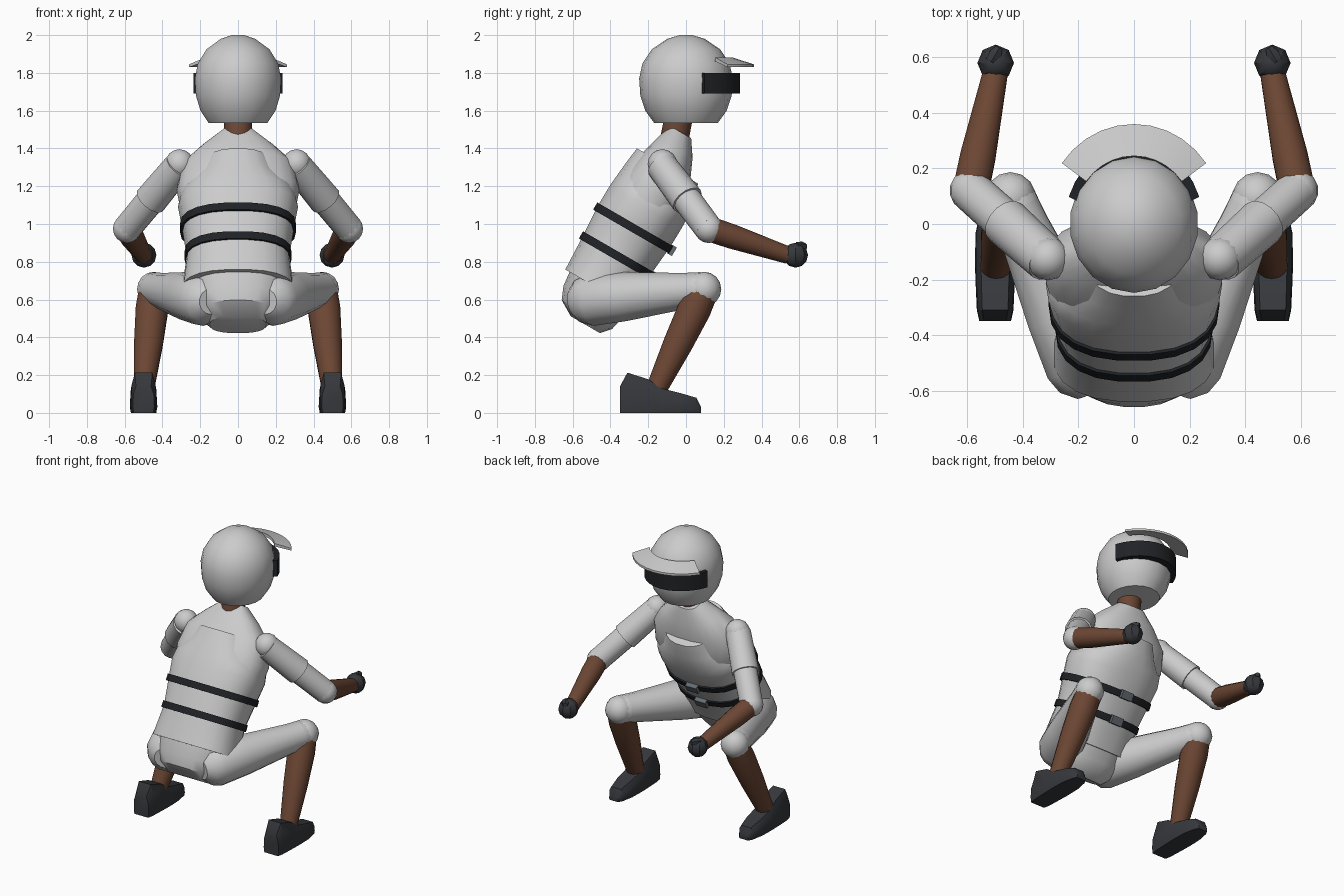
import bpy, bmesh
from math import cos, sin, radians, pi, copysign
from mathutils import Vector as V, Matrix

if "Cube" in bpy.data.objects:
    bpy.data.objects.remove(bpy.data.objects["Cube"])


def paint(name, rgb):
    m = bpy.data.materials.new(name)
    m.diffuse_color = (*rgb, 1)
    m.use_nodes = True
    m.node_tree.nodes["Principled BSDF"].inputs["Base Color"].default_value = m.diffuse_color
    return m


SKIN = paint("brown", (0.15, 0.062, 0.034))
DARK = paint("dark_grey", (0.036, 0.039, 0.045))
BLACK = paint("black", (0.014, 0.016, 0.019))
STEEL = paint("steel", (0.13, 0.15, 0.17))


def finish(name, bm, mat=None, mirror=False, angle=32):
    bmesh.ops.recalc_face_normals(bm, faces=bm.faces)
    me = bpy.data.meshes.new(name)
    bm.to_mesh(me)
    bm.free()
    ob = bpy.data.objects.new(name, me)
    bpy.context.collection.objects.link(ob)
    if mat:
        me.materials.append(mat)
    bpy.ops.object.select_all(action='DESELECT')
    ob.select_set(True)
    bpy.context.view_layer.objects.active = ob
    bpy.ops.object.shade_smooth_by_angle(angle=radians(angle))
    if mirror:
        ob.modifiers.new("Mirror", 'MIRROR')
    return ob


def loft(name, rings, mat=None, mirror=False, angle=32):
    """Skin a list of point rings and cap both ends."""
    bm = bmesh.new()
    vs = [[bm.verts.new(p) for p in r] for r in rings]
    n = len(vs[0])
    for a, b in zip(vs, vs[1:]):
        for i in range(n):
            j = (i + 1) % n
            bm.faces.new((a[i], a[j], b[j], b[i]))
    bm.faces.new(vs[0])
    bm.faces.new(vs[-1])
    return finish(name, bm, mat, mirror, angle)


def limb(name, p0, p1, rings, mat=None, n=14, mirror=True):
    """Round tube from p0 to p1; rings are (fraction along, radius)."""
    p0, p1 = V(p0), V(p1)
    d = (p1 - p0).normalized()
    a = d.cross(V((1, 0, 0))).normalized()
    b = d.cross(a)
    pts = [[p0.lerp(p1, t) + r * (cos(k * 2 * pi / n) * a + sin(k * 2 * pi / n) * b)
            for k in range(n)] for t, r in rings]
    return loft(name, pts, mat, mirror)


def ball(name, c, size, mat=None, seg=14, rows=8, mirror=True):
    bm = bmesh.new()
    bmesh.ops.create_uvsphere(bm, u_segments=seg, v_segments=rows, radius=1,
                              matrix=Matrix.Translation(c) @ Matrix.Diagonal((*size, 1)))
    return finish(name, bm, mat, mirror)


# Leaning torso frame: UP runs along the spine, FWD towards the chest
HIP = V((0, -0.45, 0.65))
UP = V((0, 0.5, 0.866))
FWD = V((0, 0.866, -0.5))


def torso_ring(u, rx, back, front, p=2.4, n=22):
    pts, mid, half = [], (back + front) / 2, (front - back) / 2
    for k in range(n):
        c, s = cos(2 * pi * k / n), sin(2 * pi * k / n)
        x = rx * copysign(abs(c) ** (2 / p), c)
        v = mid + half * copysign(abs(s) ** (2 / p), s)
        pts.append(HIP + u * UP + v * FWD + V((x, 0, 0)))
    return pts


def torso(name, rows, mat=None):
    return loft(name, [torso_ring(*r) for r in rows], mat)


# Body, vest and pelvis
torso("shirt", [(0.05, .25, -.19, .16), (0.4, .29, -.21, .18), (0.6, .325, -.20, .165),
                (0.74, .30, -.175, .12), (0.85, .19, -.145, .07), (0.935, .085, -.118, .012)])
torso("vest", [(0, .295, -.22, .185), (0.2, .272, -.228, .188), (0.38, .298, -.24, .205),
               (0.5, .318, -.238, .208), (0.57, .305, -.232, .205), (0.65, .225, -.224, .195),
               (0.745, .18, -.212, .165)])
torso("pelvis", [(0.06, .26, -.20, .17), (-0.08, .24, -.185, .17),
                 (-0.15, .20, -.155, .155), (-0.2, .15, -.07, .11)])

# Belts and buckles
for label, u, rx, back, front in (("upper", .37, .296, -.239, .204), ("lower", .20, .272, -.228, .188)):
    g = .012
    torso(label + "_belt", [(u - .022, rx + g, back - g, front + g),
                            (u + .022, rx + g, back - g, front + g)], BLACK)
    bm = bmesh.new()
    rot = Matrix((V((1, 0, 0)), FWD, UP)).transposed().to_4x4()
    pos = Matrix.Translation(HIP + u * UP + (front + .016) * FWD)
    bmesh.ops.create_cube(bm, size=1, matrix=pos @ rot @ Matrix.Diagonal((.085, .03, .052, 1)))
    finish(label + "_buckle", bm, STEEL)

# Neck and helmet
limb("neck", (0, -.065, 1.43), (0, -.04, 1.56), [(0, .075), (1, .075)], SKIN, mirror=False)
N = 18
loft("helmet", [[(.232 * r * sin(2 * pi * k / N), .248 * r * cos(2 * pi * k / N), z) for k in range(N)]
                for z, r in ((1.535, .68), (1.6, .87), (1.68, .975), (1.77, 1), (1.85, .93),
                             (1.925, .73), (1.98, .4), (2.0, .14))], angle=40)


def arc(name, section, cy, a0, steps, mat=None):
    """Sweep (rx, ry, z) corners round the face from a0 to 180 - a0 degrees."""
    rings = []
    for i in range(steps + 1):
        a = radians(a0 + (180 - 2 * a0) * i / steps)
        rings.append([(rx * cos(a), cy + ry * sin(a), z) for rx, ry, z in section])
    return loft(name, rings, mat)


arc("visor", [(.215, .235, 1.69), (.25, .287, 1.69), (.25, .287, 1.80), (.215, .235, 1.80)],
    0, 20, 12, BLACK)
arc("cap_brim", [(.21, .215, 1.862), (.317, .33, 1.83), (.317, .33, 1.845), (.21, .215, 1.882)],
    .03, 35, 10)

# Arms
shoulder, elbow, wrist = (.31, -.13, 1.31), (.588, .12, .975), (.5, .54, .835)
ball("shoulder", (.31, -.125, 1.318), (.078, .078, .078))
limb("sleeve", shoulder, elbow, [(0, .082), (.55, .088)])
limb("lower_sleeve", shoulder, elbow, [(.3, .078), (1, .075)])
ball("elbow", elbow, (.076, .076, .076))
limb("forearm", elbow, wrist, [(0, .066), (.3, .065), (1, .046)], SKIN)

# Gloved fists with thumbs
ball("fist", (.498, .58, .835), (.066, .066, .066), DARK, seg=8, rows=6)
limb("thumb", (.515, .585, .88), (.485, .635, .882), [(0, .024), (.6, .026), (1, .015)], DARK, n=6)

# Legs
hip, knee, ankle = (.185, -.5, .6), (.445, .095, .655), (.498, -.155, .13)
limb("thigh", hip, knee, [(-.17, .07), (-.1, .12), (0, .14), (.3, .13), (.82, .096), (.95, .092)])
limb("knee_pad", hip, knee, [(.8, .093), (.98, .092), (1.07, .07), (1.12, .04)])
ball("knee", knee, (.092, .092, .092))
limb("shin", knee, ankle, [(0, .08), (.2, .088), (.55, .078), (1, .056)], SKIN)

# Shoes: cross-sections (y, height, half width) from heel to toe
loft("shoe", [[(.5 + w * a, y, h * b) for a, b in
               ((-.92, 0), (-1, .25), (-.95, .7), (-.7, 1), (.7, 1), (.95, .7), (1, .25), (.92, 0))]
              for y, h, w in ((-.35, .14, .057), (-.31, .213, .066), (-.2, .178, .071),
                              (-.13, .13, .073), (-.03, .105, .07), (.055, .08, .052), (.08, .03, .035))],
     DARK, mirror=True)
